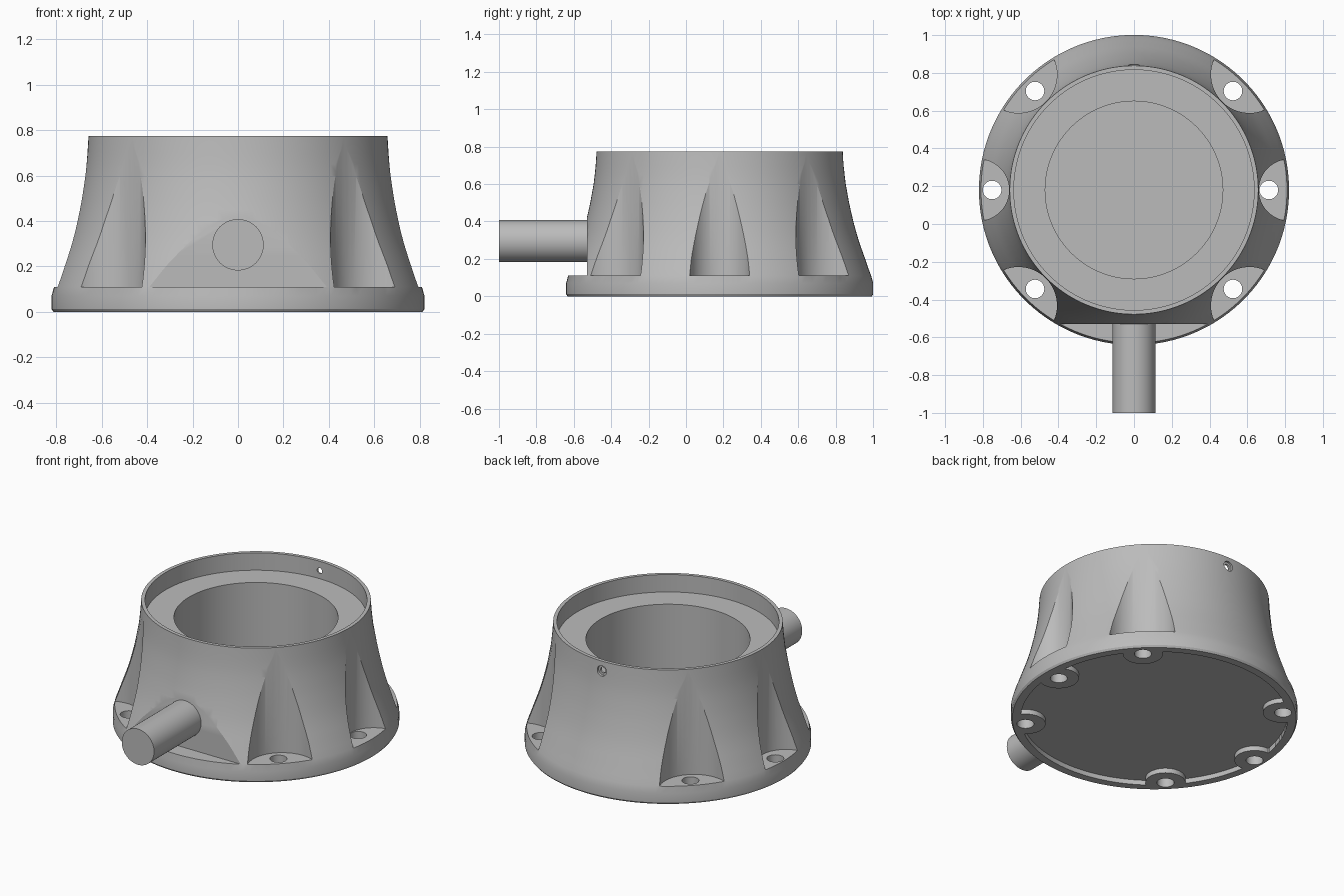
import bpy
import math
from mathutils import Vector

cube = bpy.data.objects.get("Cube")
if cube:
    bpy.data.objects.remove(cube, do_unlink=True)

CY = 0.18      # y of the housing axis
FLOOR = 0.11   # height of the pocket floors

grey = bpy.data.materials.new("housing_grey")
grey.use_nodes = True
colour = (0.5, 0.5, 0.5, 1)
grey.diffuse_color = colour
grey.node_tree.nodes["Principled BSDF"].inputs["Base Color"].default_value = colour


def lathe(name, profile, segments=144):
    """Closed solid turned around the housing axis, starting and ending on it."""
    verts, faces, rings = [], [], []
    for r, z in profile:
        count = 1 if r == 0 else segments
        rings.append(range(len(verts), len(verts) + count))
        for i in range(count):
            a = math.tau * i / segments
            verts.append((r * math.cos(a), CY + r * math.sin(a), z))
    for low, high in zip(rings, rings[1:]):
        for i in range(segments):
            j = (i + 1) % segments
            if len(low) == 1:
                faces.append((low[0], high[j], high[i]))
            elif len(high) == 1:
                faces.append((low[i], low[j], high[0]))
            else:
                faces.append((low[i], low[j], high[j], high[i]))
    mesh = bpy.data.meshes.new(name)
    mesh.from_pydata(verts, [], faces)
    obj = bpy.data.objects.new(name, mesh)
    bpy.context.collection.objects.link(obj)
    return obj


def rod(name, start, end, radius, segments=64):
    start, end = Vector(start), Vector(end)
    axis = end - start
    bpy.ops.mesh.primitive_cylinder_add(
        vertices=segments, radius=radius, depth=axis.length,
        location=(start + end) / 2,
        rotation=axis.to_track_quat("Z", "Y").to_euler())
    obj = bpy.context.object
    obj.name = name
    return obj


def cut(target, cutter):
    mod = target.modifiers.new("cut", "BOOLEAN")
    mod.operation = "DIFFERENCE"
    mod.solver = "EXACT"
    mod.object = cutter
    bpy.context.view_layer.objects.active = target
    bpy.ops.object.modifier_apply(modifier=mod.name)
    bpy.data.objects.remove(cutter, do_unlink=True)


def upright(name, x, y, low, high, radius, segments=64):
    return rod(name, (x, y, low), (x, y, high), radius, segments)


def polar(radius, degrees):
    a = math.radians(degrees)
    return radius * math.cos(a), CY + radius * math.sin(a)


# Flared housing with a stepped blind bore
housing = lathe("housing", [
    (0, 0), (0.813, 0), (0.821, 0.012), (0.821, 0.07), (0.81, 0.11),
    (0.795, 0.15), (0.778, 0.2), (0.760, 0.25), (0.743, 0.3), (0.728, 0.35),
    (0.715, 0.4), (0.703, 0.45), (0.692, 0.5), (0.683, 0.55), (0.674, 0.6),
    (0.668, 0.65), (0.663, 0.7), (0.658, 0.775),
    (0.636, 0.775), (0.636, 0.665), (0.47, 0.665), (0.47, 0.06), (0, 0.06)])

# Flat face for the cable entry
bpy.ops.mesh.primitive_cube_add(size=1, location=(0, -1.03, FLOOR + 0.5))
flat = bpy.context.object
flat.scale = (2, 1, 1)
cut(housing, flat)

# Scalloped pockets: hole radius, angle, scallop radius, scallop centre
mounts = [(0.714, 0, 0.163, 0.824), (0.751, 180, 0.163, 0.824)]
mounts += [(0.741, a, 0.204, 0.865) for a in (45, 135, 225, 315)]
for hole_r, angle, scallop, centre in mounts:
    cut(housing, upright("pocket", *polar(centre, angle), FLOOR, 1, scallop, 96))

# Shallow underside recess that leaves a boss around each hole
recess = upright("recess", 0, CY, -0.1, 0.03, 0.765, 144)
for hole_r, angle, scallop, centre in mounts:
    cut(recess, upright("boss", *polar(hole_r, angle), -0.2, 0.2, 0.115))
cut(housing, recess)

# Mounting holes
for hole_r, angle, scallop, centre in mounts:
    cut(housing, upright("hole", *polar(hole_r, angle), -0.1, 0.3, 0.049, 40))

# Set screw hole with a counterbore in the back of the rim
back = CY + 0.66
cut(housing, rod("screw_hole", (0, back - 0.1, 0.715), (0, back + 0.1, 0.715), 0.018, 24))
cut(housing, rod("counterbore", (0, back - 0.012, 0.715), (0, back + 0.1, 0.715), 0.032, 32))

# Cable stub
cable = rod("cable", (0, -1, 0.295), (0, -0.5, 0.295), 0.113)

# Finish
for obj in (housing, cable):
    obj.data.materials.clear()
    obj.data.materials.append(grey)
    bpy.ops.object.select_all(action="DESELECT")
    obj.select_set(True)
    bpy.context.view_layer.objects.active = obj
    bpy.ops.object.shade_smooth_by_angle(angle=math.radians(25))
